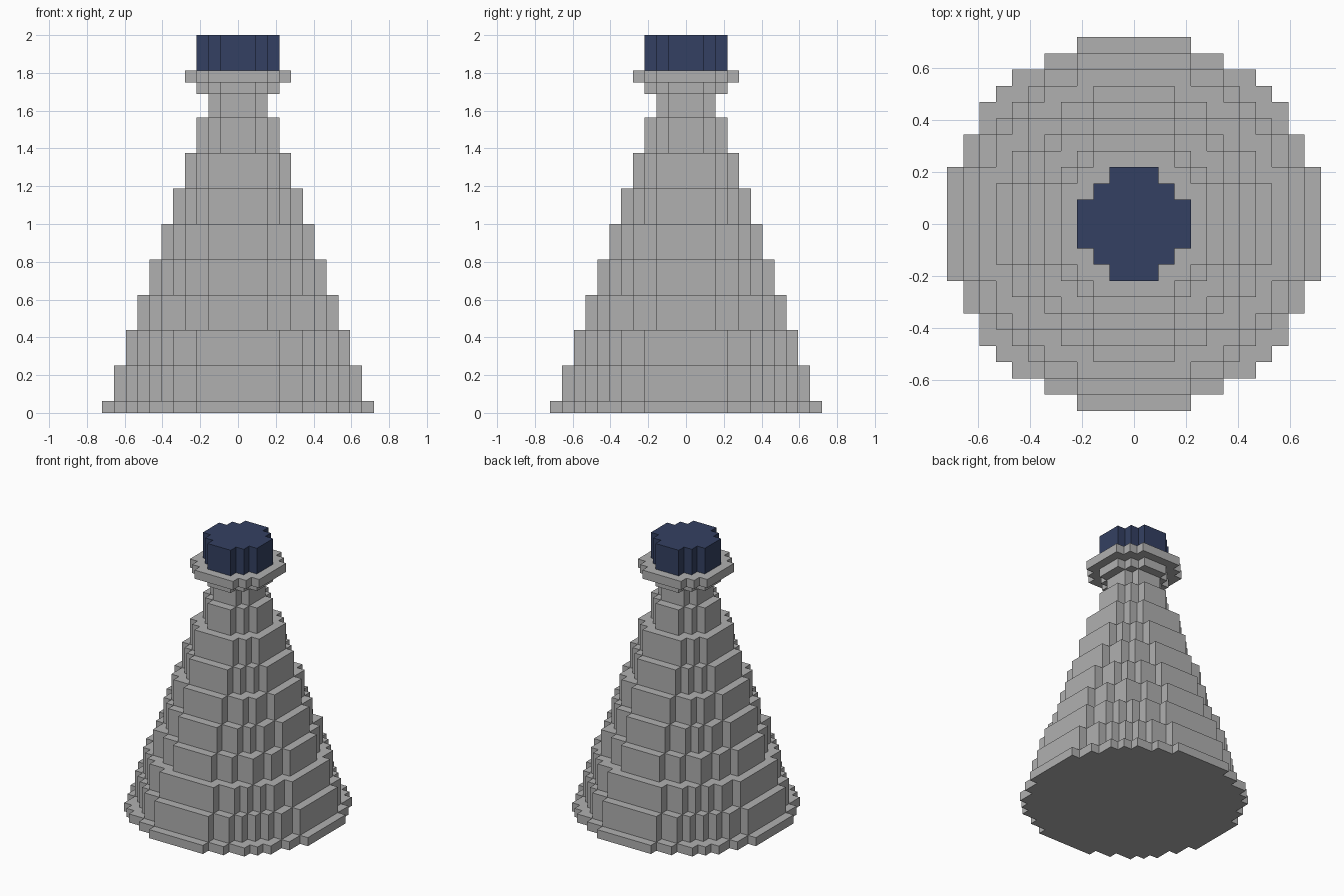
import bpy
import bmesh
import math

cube = bpy.data.objects.get("Cube")
if cube:
    bpy.data.objects.remove(cube, do_unlink=True)

U = 1 / 16  # size of one block


def material(name, rgb):
    m = bpy.data.materials.new(name)
    m.diffuse_color = (*rgb, 1)
    m.use_nodes = True
    bsdf = next(n for n in m.node_tree.nodes if n.type == 'BSDF_PRINCIPLED')
    bsdf.inputs["Base Color"].default_value = (*rgb, 1)
    return m


grey = material("light grey", (0.434, 0.434, 0.434))
navy = material("navy blue", (0.034, 0.051, 0.122))


def disc_outline(r):
    """Stepped outline of a round disc of blocks, radius r + half a block."""
    right = []
    for y in range(-r, r + 1):
        half = math.floor(math.sqrt((r + 0.5) ** 2 - y * y)) + 0.5
        if right and right[-1][0] == half:
            right[-1] = (half, y + 0.5)  # straight run: extend it
        else:
            right += [(half, y - 0.5), (half, y + 0.5)]
    return right + [(-x, y) for x, y in reversed(right)]


def tier(name, r, z0, z1, mat):
    """Block disc extruded from height z0 to z1 (in blocks)."""
    bm = bmesh.new()
    base = bm.faces.new([bm.verts.new((x * U, y * U, z0 * U)) for x, y in disc_outline(r)])
    ext = bmesh.ops.extrude_face_region(bm, geom=[base], use_keep_orig=True)
    top = [v for v in ext["geom"] if isinstance(v, bmesh.types.BMVert)]
    bmesh.ops.translate(bm, verts=top, vec=(0, 0, (z1 - z0) * U))
    bmesh.ops.recalc_face_normals(bm, faces=bm.faces[:])
    mesh = bpy.data.meshes.new(name)
    bm.to_mesh(mesh)
    bm.free()
    mesh.materials.append(mat)
    obj = bpy.data.objects.new(name, mesh)
    bpy.context.collection.objects.link(obj)


# Base plate and the tapering body, each tier one block narrower
tier("base_plate", 11, 0, 1, grey)
for i in range(8):
    tier(f"body_tier_{i + 1}", 10 - i, 1 + 3 * i, 4 + 3 * i, grey)

# Neck, collar, rim and cap
tier("neck", 2, 25, 27, grey)
tier("collar", 3, 27, 28, grey)
tier("rim", 4, 28, 29, grey)
tier("cap", 3, 29, 32, navy)
